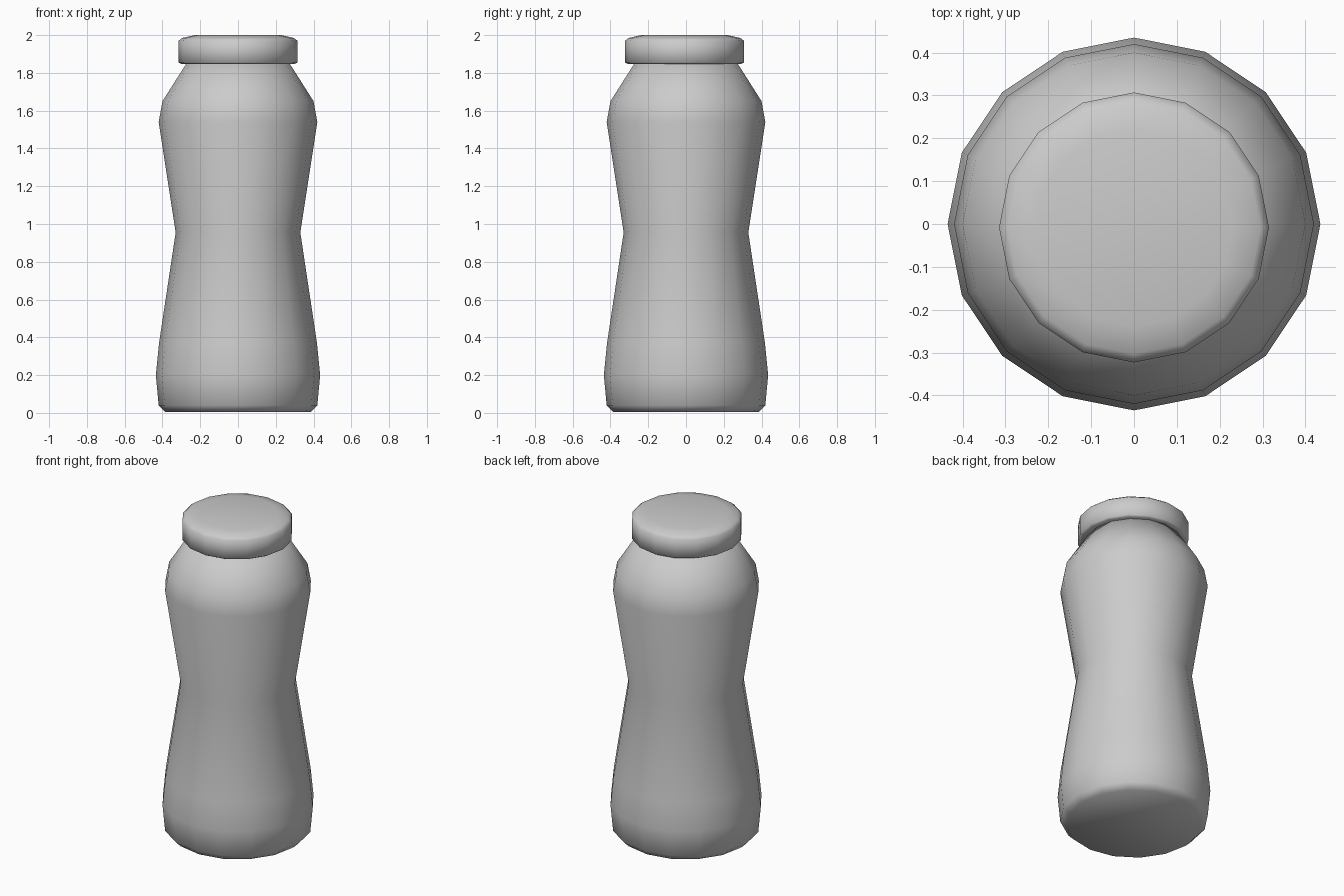
import bpy, bmesh, math

if "Cube" in bpy.data.objects:
    bpy.data.objects.remove(bpy.data.objects["Cube"])

SIDES = 16


def lathe(name, profile, centre_y=0.0):
    """Revolve (radius, z) points into a closed 16-sided solid."""
    bm = bmesh.new()
    rings = []
    for r, z in profile:
        ring = []
        for i in range(SIDES):
            a = 2 * math.pi * i / SIDES
            ring.append(bm.verts.new((r * math.cos(a), centre_y + r * math.sin(a), z)))
        rings.append(ring)
    for lo, hi in zip(rings, rings[1:]):
        for i in range(SIDES):
            j = (i + 1) % SIDES
            bm.faces.new((lo[i], lo[j], hi[j], hi[i]))
    bm.faces.new(rings[0][::-1])
    bm.faces.new(rings[-1])
    for f in bm.faces:
        f.smooth = True
    mesh = bpy.data.meshes.new(name)
    bm.to_mesh(mesh)
    bm.free()
    obj = bpy.data.objects.new(name, mesh)
    bpy.context.collection.objects.link(obj)
    bpy.ops.object.select_all(action='DESELECT')
    obj.select_set(True)
    bpy.context.view_layer.objects.active = obj
    bpy.ops.object.shade_smooth_by_angle(angle=math.radians(65))
    return obj


# Waisted bottle body with rounded base and shoulder
lathe("bottle_body", [
    (0.385, 0.005), (0.42, 0.04), (0.435, 0.20), (0.418, 0.37),
    (0.33, 0.955), (0.42, 1.54), (0.40, 1.65), (0.27, 1.855)])

# Screw cap, slightly offset towards the front
lathe("bottle_cap", [
    (0.30, 1.847), (0.315, 1.855), (0.315, 1.97),
    (0.295, 1.985), (0.23, 2.0)], centre_y=-0.008)
